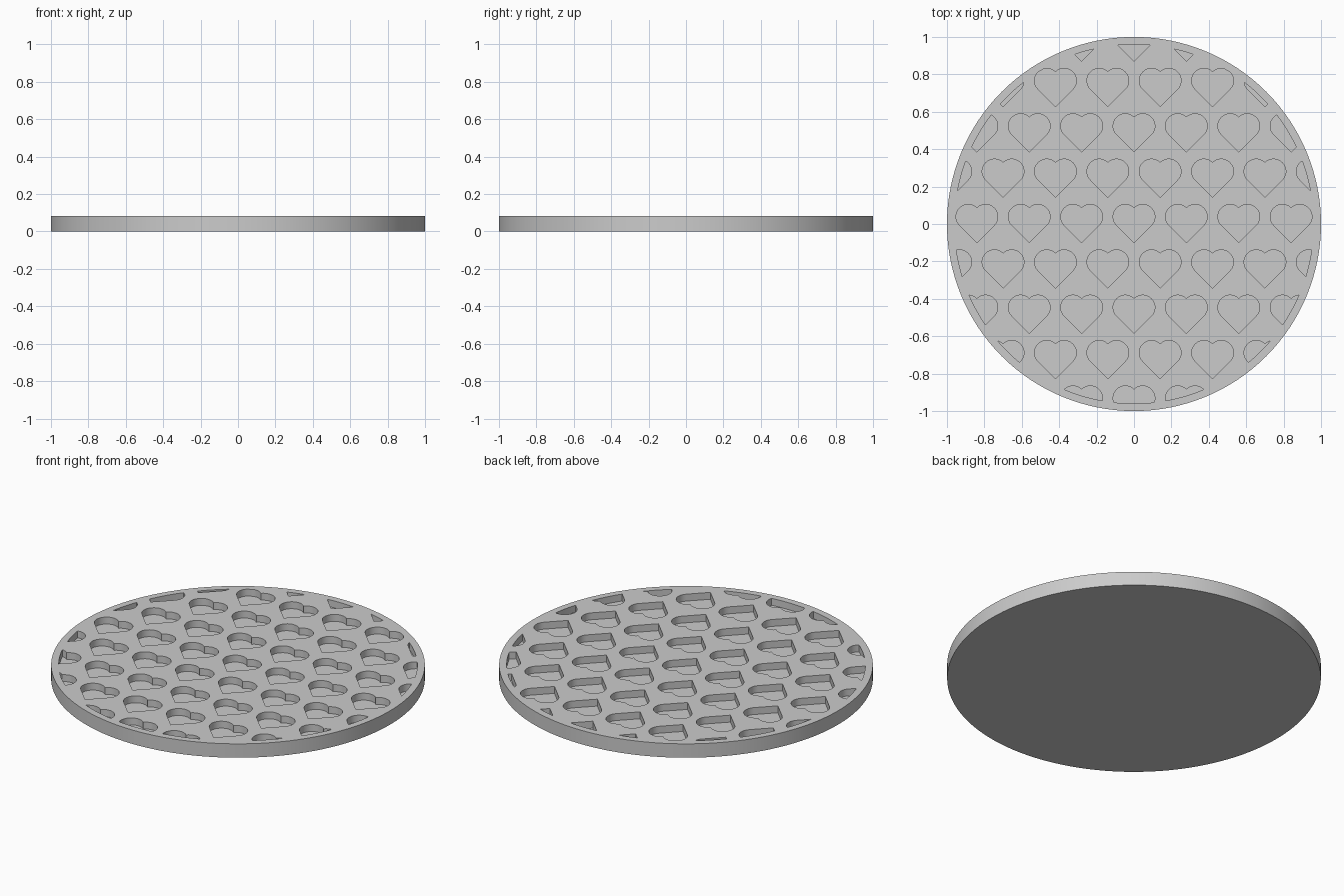
import bpy, bmesh
from math import sin, cos, pi, sqrt

RADIUS, HEIGHT, FLOOR = 1.0, 0.082, 0.041
CLIP_RADIUS = 0.96            # pockets stop here, leaving a plain rim
PITCH = 0.28                  # distance between neighbouring hearts
SIDE = 0.131                  # side of the square inside each heart
ARC = 14                      # steps round each lobe

if "Cube" in bpy.data.objects:
    bpy.data.objects.remove(bpy.data.objects["Cube"], do_unlink=True)

grey = bpy.data.materials.new("light grey")
grey.use_nodes = True
grey.diffuse_color = (0.6, 0.6, 0.6, 1)
grey.node_tree.nodes["Principled BSDF"].inputs["Base Color"].default_value = (0.6, 0.6, 0.6, 1)


def prism(name, outlines, bottom, top):
    """One object holding an upright prism for every outline."""
    bm = bmesh.new()
    for outline in outlines:
        low = [bm.verts.new((x, y, bottom)) for x, y in outline]
        high = [bm.verts.new((x, y, top)) for x, y in outline]
        bm.faces.new(low[::-1])
        bm.faces.new(high)
        for i in range(len(low)):
            j = (i + 1) % len(low)
            bm.faces.new((low[i], low[j], high[j], high[i]))
    mesh = bpy.data.meshes.new(name)
    bm.to_mesh(mesh)
    bm.free()
    mesh.materials.append(grey)
    obj = bpy.data.objects.new(name, mesh)
    bpy.context.collection.objects.link(obj)
    return obj


def circle(radius, steps):
    return [(radius * cos(2 * pi * i / steps), radius * sin(2 * pi * i / steps)) for i in range(steps)]


def heart(cx, cy):
    """Square standing on its corner with a half circle on each upper side."""
    half = SIDE / sqrt(2)
    tip = -0.1
    lobe_x, lobe_y = half / 2, tip + half * 1.5
    points = [(0, tip)]
    for i in range(ARC + 1):      # right lobe, from side corner to notch
        a = -pi / 4 + pi * i / ARC
        points.append((lobe_x + SIDE / 2 * cos(a), lobe_y + SIDE / 2 * sin(a)))
    points += [(-x, y) for x, y in points[-2:0:-1]]
    return [(cx + x, cy + y) for x, y in points]


def boolean(target, cutter, operation):
    """Apply a boolean and remove the helper object."""
    cutter.hide_render = True
    mod = target.modifiers.new("cut", "BOOLEAN")
    mod.object, mod.operation, mod.solver = cutter, operation, "EXACT"
    bpy.ops.object.select_all(action="DESELECT")
    bpy.context.view_layer.objects.active = target
    target.select_set(True)
    bpy.ops.object.modifier_apply(modifier=mod.name)
    bpy.data.objects.remove(cutter, do_unlink=True)


# Heart pockets on a staggered grid, trimmed by the rim
centres = []
for row in range(-4, 5):
    for col in range(-4, 5):
        x = (col + 0.5 * (row % 2)) * PITCH
        y = row * PITCH * sqrt(3) / 2
        if x * x + y * y < 1.04:
            centres.append((x, y))
pockets = prism("pocket_cutter", [heart(x, y) for x, y in centres], FLOOR, HEIGHT + 0.1)
trim = prism("trim_cutter", [circle(CLIP_RADIUS, 128)], -0.1, HEIGHT + 0.3)
boolean(pockets, trim, "INTERSECT")

# Round disc with the pockets sunk into its top
disc = prism("coaster_disc", [circle(RADIUS, 128)], 0, HEIGHT)
boolean(disc, pockets, "DIFFERENCE")
bpy.ops.object.shade_smooth_by_angle(angle=pi / 6)
